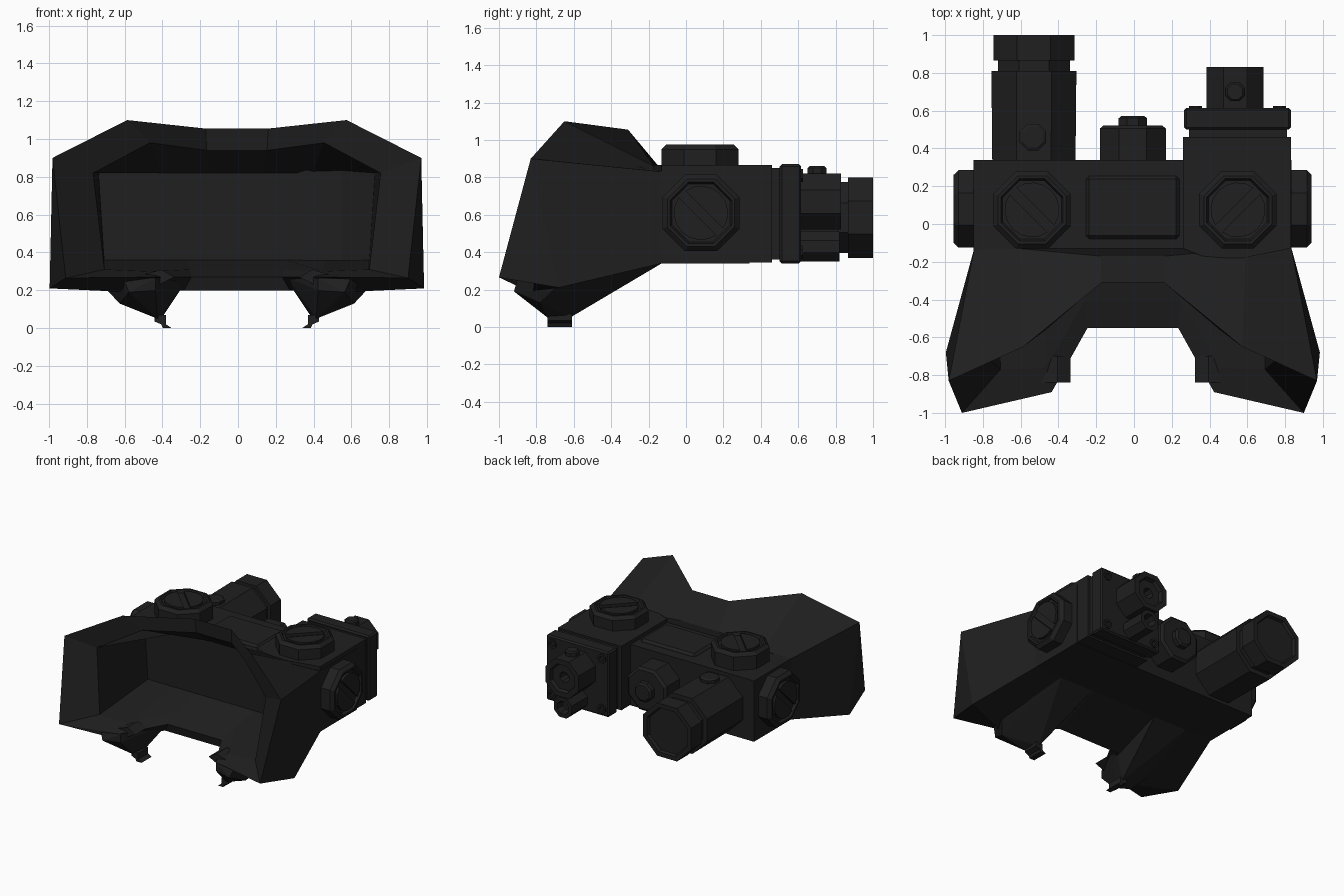
import bpy, bmesh, math
from mathutils import Vector, Matrix

if "Cube" in bpy.data.objects:
    bpy.data.objects.remove(bpy.data.objects["Cube"])

MAT = bpy.data.materials.new("black_polymer")
MAT.diffuse_color = (0.014, 0.014, 0.014, 1)
MAT.use_nodes = True
MAT.node_tree.nodes["Principled BSDF"].inputs["Base Color"].default_value = MAT.diffuse_color
CX = -0.006  # symmetry plane


def finish(name, bm):
    bmesh.ops.remove_doubles(bm, verts=bm.verts, dist=1e-4)
    bmesh.ops.recalc_face_normals(bm, faces=bm.faces)
    me = bpy.data.meshes.new(name)
    bm.to_mesh(me)
    bm.free()
    me.materials.append(MAT)
    ob = bpy.data.objects.new(name, me)
    bpy.context.collection.objects.link(ob)
    return ob


def loft(name, rings, mat=Matrix()):
    """Skin closed rings of points and cap both ends."""
    bm = bmesh.new()
    vs = [[bm.verts.new(mat @ Vector(p)) for p in r] for r in rings]
    for a, b in zip(vs, vs[1:]):
        for i in range(len(a)):
            j = (i + 1) % len(a)
            bm.faces.new((a[i], a[j], b[j], b[i]))
    bm.faces.new(vs[0])
    bm.faces.new(vs[-1])
    return finish(name, bm)


def frame(c, d):
    d = Vector(d)
    up = Vector((0, 0, 1)) if abs(d.z) < 0.5 else Vector((0, 1, 0))
    m = Matrix((up.cross(d), up, d)).transposed().to_4x4()
    return Matrix.Translation(c) @ m


def turned(name, c, d, stages, n=8):
    """Polygonal turned part: stages are (distance along d, flat-to-centre radius)."""
    k = 1 / math.cos(math.pi / n)
    ang = [2 * math.pi * (i + 0.5) / n for i in range(n)]
    return loft(name, [[(r * k * math.cos(a), r * k * math.sin(a), h) for a in ang]
                       for h, r in stages], frame(c, d))


def box(name, x, y, z, bev=0.0):
    bm = bmesh.new()
    bmesh.ops.create_cube(bm, size=1)
    for v in bm.verts:
        v.co = [(a + b) / 2 + t * (b - a) for (a, b), t in zip((x, y, z), v.co)]
    if bev:
        bmesh.ops.bevel(bm, geom=bm.edges[:], offset=bev, segments=1, affect='EDGES')
    return finish(name, bm)


def hull(name, pts):
    bm = bmesh.new()
    for p in pts:
        bm.verts.new(p)
    r = bmesh.ops.convex_hull(bm, input=bm.verts[:])
    bmesh.ops.delete(bm, geom=[g for g in r["geom_interior"] if isinstance(g, bmesh.types.BMVert)],
                     context='VERTS')
    return finish(name, bm)


def knob(name, c, d, slot):
    turned(name, c, d, [(0, .205), (.115, .205), (.14, .18), (.14, .165), (.118, .155)])
    for s in (0, math.pi):  # half discs leave a screwdriver slot
        pts = [(.145 * math.cos(a), .145 * math.sin(a))
               for a in (math.radians(10 + 20 * i) for i in range(9))]
        rot = Matrix.Rotation(slot + s, 4, 'Z')
        loft(name + "_half_disc", [[(x, y, h) for x, y in pts] for h in (.11, .14)],
             frame(c, d) @ rot)


# Face hood: half sections from top centre, round the side, to floor centre
T, P, C = (.165, -.31, 1.055), (.58, -.65, 1.1), (.975, -.83, .9)
sections = [
    [(.17, -.17, .86), (.6, -.13, .84), (.84, -.13, .83), (.84, -.13, .34), (.5, -.13, .34), (.28, -.13, .34)],
    [T, P, C, (.99, -.68, .21), (.56, -.84, .19), (.28, -.53, .2)],
    [T, P, C, (.905, -1, .265), (.43, -.89, .27), (.24, -.55, .27)],
    [(.16, -.30, .94), (.46, -.56, .98), (.76, -.72, .82), (.70, -.77, .31), (.46, -.76, .30), (.25, -.40, .31)],
    [(.14, -.15, .82), (.4, -.15, .82), (.73, -.15, .82), (.70, -.15, .36), (.46, -.15, .36), (.26, -.15, .36)],
]
loft("face_hood", [[(CX + x, y, z) for x, y, z in h] + [(CX - x, y, z) for x, y, z in reversed(h)]
                   for h in sections])

# Nose-side cheek supports with hooked clips
cheek = [(.69, -.7, .205), (.62, -.78, .13), (.57, -.92, .19), (.43, -.89, .2), (.42, -.74, .05),
         (.40, -.62, .05), (.30, -.55, .2), (.30, -.13, .34), (.6, -.13, .34), (.6, -.9, .26),
         (.43, -.89, .265), (.27, -.56, .265)]
hook = [(.435, .07), (.435, .035), (.40, .02), (.39, 0), (.345, 0), (.375, .02), (.375, .07)]
for side, s in (("left", -1), ("right", 1)):
    hull(side + "_cheek_support", [(CX + s * x, y, z) for x, y, z in cheek])
    loft(side + "_clip", [[(CX + s * x, y, z) for x, z in hook] for y in (-.74, -.61)])
    hull(side + "_cheek_pad", [(CX + s * x, y, z) for x, z in ((.33, .27), (.4, .31), (.5, .28), (.54, .2), (.47, .2))
                               for y in (-.84, -.7)])

# Main body with centre panel and raised right housing
box("main_body", (-.85, .835), (-.14, .34), (.34, .835))
box("centre_panel", (-.255, .24), (-.08, .255), (.8, .855), .018)
hull("right_housing", [(x, y, z) for z in (.345, .865) for x, y in
                       ((.26, -.13), (.36, -.17), (.55, -.185), (.83, -.13), (.83, .46), (.26, .46))])
box("housing_neck", (.29, .81), (.44, .52), (.36, .85))
box("housing_end_plate", (.265, .83), (.5, .615), (.34, .87), .012)
for x in (.325, .77):
    for z in (.40, .81):
        turned("end_plate_screw", (x, .61, z), (0, 1, 0), [(0, .035), (.015, .035), (.015, .02), (.005, .015)])

# Dials on top and on both sides
knob("left_top_dial", (-.54, .075, .83), (0, 0, 1), math.radians(135))
knob("right_top_dial", (.55, .075, .835), (0, 0, 1), math.radians(45))
knob("left_side_dial", (-.815, .08, .61), (-1, 0, 0), math.radians(135))
knob("right_side_dial", (.8, .08, .61), (1, 0, 0), math.radians(135))

# Long left tube with grooved end cap
turned("left_tube", (-.53, .3, .585), (0, 1, 0),
       [(0, .22), (.51, .225), (.51, .19), (.565, .19), (.565, .215), (.7, .215), (.7, .18), (.68, .17)])
turned("left_tube_button", (-.535, .46, .78), (0, 0, 1), [(0, .07), (.05, .07), (.06, .055)])

# Centre battery cap
turned("battery_cap", (-.006, .3, .6), (0, 1, 0),
       [(0, .175), (.205, .175), (.222, .155), (.222, .075), (.26, .075), (.272, .06)])

# Right emitters: large upper barrel with button, small lower barrel
turned("upper_emitter", (.535, .6, .67), (0, 1, 0), [(0, .15), (.23, .15), (.23, .11), (.2, .1), (.2, .04), (.12, .035)])
turned("upper_emitter_button", (.535, .7, .8), (0, 0, 1), [(0, .05), (.05, .05), (.06, .04)])
turned("lower_emitter", (.535, .6, .43), (0, 1, 0), [(0, .08), (.22, .08), (.22, .05), (.16, .04)])
